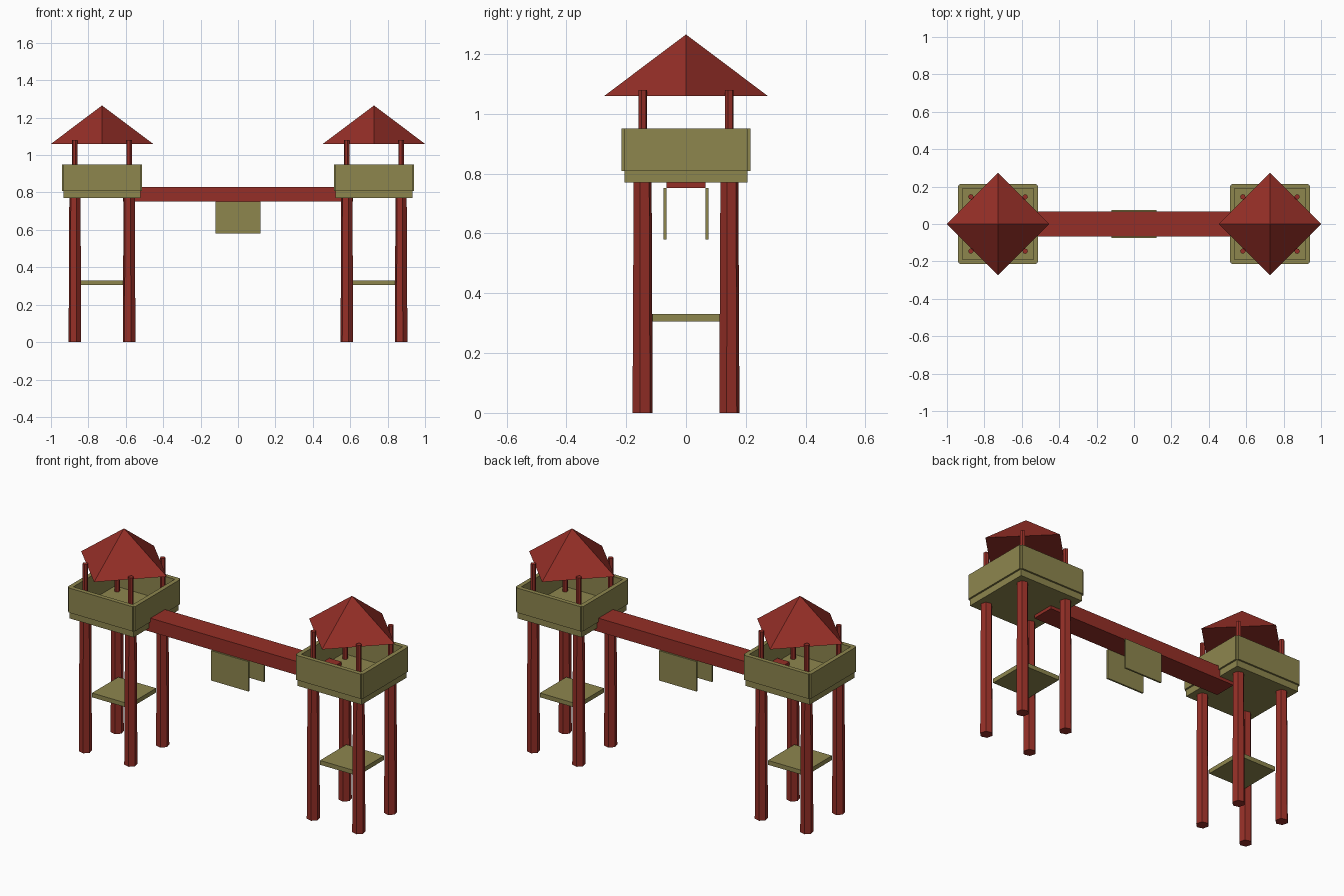
import bpy
import math

if "Cube" in bpy.data.objects:
    bpy.data.objects.remove(bpy.data.objects["Cube"], do_unlink=True)


def make_material(name, rgb):
    mat = bpy.data.materials.new(name)
    mat.use_nodes = True
    mat.diffuse_color = (*rgb, 1)
    mat.node_tree.nodes["Principled BSDF"].inputs["Base Color"].default_value = (*rgb, 1)
    return mat


red = make_material("barn red", (0.30, 0.028, 0.02))
olive = make_material("olive wood", (0.27, 0.24, 0.076))


def finish(name, mat):
    obj = bpy.context.object
    obj.name = name
    obj.data.materials.append(mat)
    return obj


def box(name, mat, low, high):
    centre = [(a + b) / 2 for a, b in zip(low, high)]
    bpy.ops.mesh.primitive_cube_add(size=1, location=centre)
    obj = finish(name, mat)
    obj.scale = [b - a for a, b in zip(low, high)]
    bpy.ops.object.transform_apply(location=False, rotation=False, scale=True)
    return obj


def taper(name, mat, sides, r_low, r_high, x, y, z_low, z_high, turn):
    bpy.ops.mesh.primitive_cone_add(
        vertices=sides, radius1=r_low, radius2=r_high, depth=z_high - z_low,
        location=(x, y, (z_low + z_high) / 2), rotation=(0, 0, math.radians(turn)))
    return finish(name, mat)


TOWER_X = 0.727
LEG = 0.145
OUTER, INNER, SPAN = 0.215, 0.19, 0.205

for side, label in ((1, "left"), (-1, "right")):
    cx = side * TOWER_X

    # Legs and slim roof posts
    for sx in (-1, 1):
        for sy in (-1, 1):
            x, y = cx + sx * LEG, sy * LEG
            taper(label + "_leg", red, 6, 0.035, 0.031, x, y, 0, 0.78, 15)
            taper(label + "_roof_post", red, 6, 0.015, 0.015, x, y, 0.79, 1.08, 15)

    # Lower shelf and upper deck
    box(label + "_shelf", olive, (cx - 0.12, -0.12, 0.305), (cx + 0.12, 0.12, 0.33))
    box(label + "_deck", olive, (cx - SPAN, -SPAN, 0.77), (cx + SPAN, SPAN, 0.81))

    # Four railing panels
    for s in (-1, 1):
        a, b = sorted((s * INNER, s * OUTER))
        box(label + "_side_rail", olive, (cx + a, -SPAN, 0.808), (cx + b, SPAN, 0.95))
        box(label + "_end_rail", olive, (cx - SPAN, a, 0.808), (cx + SPAN, b, 0.95))

    # Pyramid roof turned so its corners point along the axes
    taper(label + "_roof", red, 4, 0.273, 0, cx, 0, 1.06, 1.265, 0)

# Beam joining the towers
box("bridge_beam", red, (-0.615, -0.066, 0.752), (0.615, 0.066, 0.83))

# Pair of hanging panels under the beam
for s in (-1, 1):
    a, b = sorted((s * 0.066, s * 0.076))
    box("hanging_panel", olive, (-0.12, a, 0.58), (0.12, b, 0.752))
